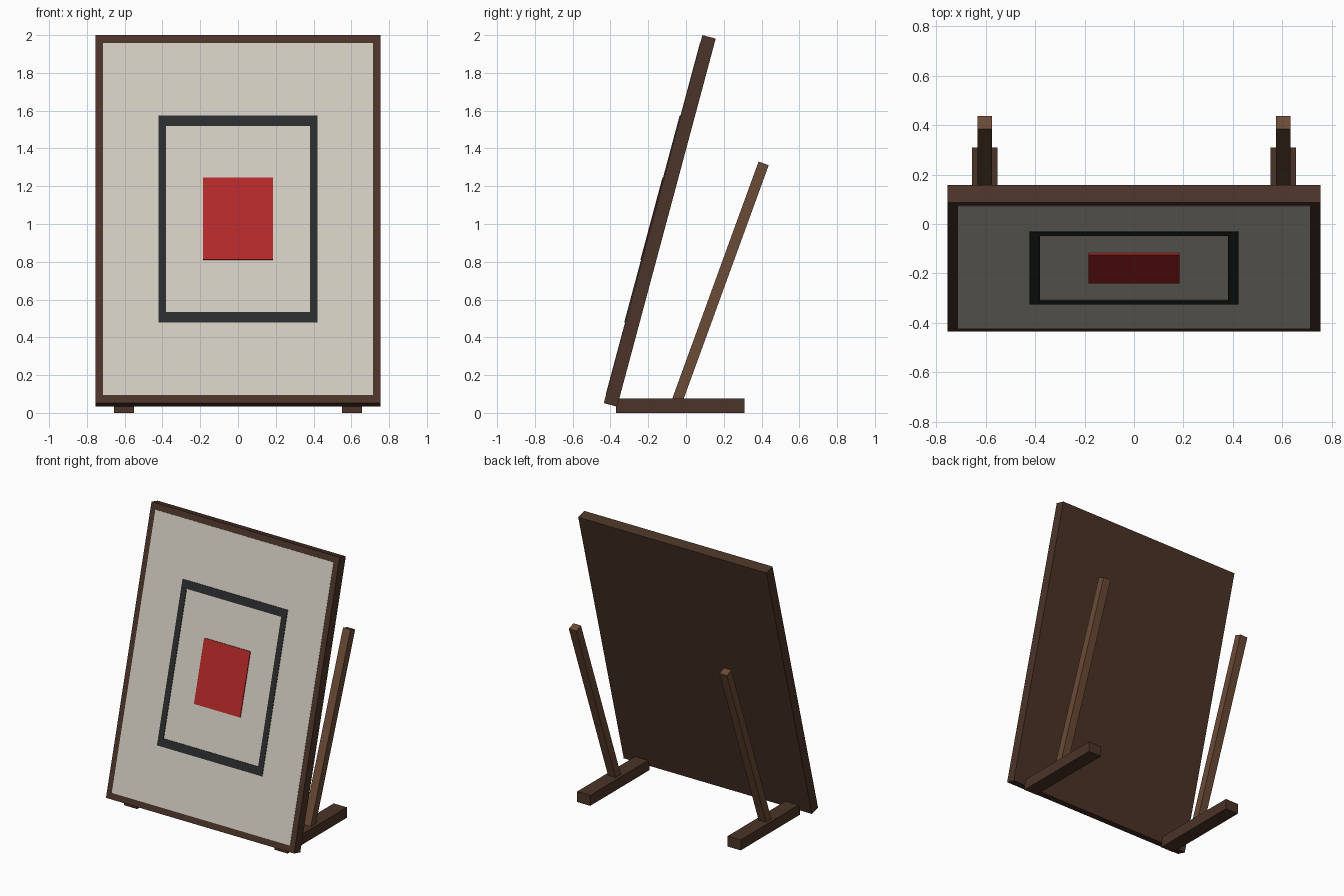
import bpy
from math import radians, sin, cos
from mathutils import Matrix, Vector

if "Cube" in bpy.data.objects:
    bpy.data.objects.remove(bpy.data.objects["Cube"])


def material(name, rgb):
    m = bpy.data.materials.new(name)
    m.diffuse_color = (*rgb, 1)
    m.use_nodes = True
    m.node_tree.nodes["Principled BSDF"].inputs["Base Color"].default_value = m.diffuse_color
    return m


dark_wood = material("dark wood", (0.07, 0.034, 0.021))
light_wood = material("light wood", (0.147, 0.07, 0.037))
cream = material("cream", (0.64, 0.60, 0.52))
charcoal = material("charcoal", (0.022, 0.025, 0.026))
red = material("red", (0.456, 0.022, 0.022))


def box(name, size, mat, centre, frame=Matrix.Identity(4)):
    """Box of a given size, placed in a local frame."""
    bpy.ops.mesh.primitive_cube_add(size=1)
    ob = bpy.context.object
    ob.name = name
    ob.data.name = name
    ob.data.transform(Matrix.Diagonal((*size, 1)))
    ob.matrix_world = frame @ Matrix.Translation(centre)
    ob.data.materials.append(mat)
    return ob


# Leaning board: local x across, z up the slope, -y out of the front
T = 0.073
lean = Matrix.Translation((0, -0.139, 1.0165)) @ Matrix.Rotation(radians(-15), 4, 'X')
box("board", (1.51, T, 2.017), dark_wood, (0, 0, 0), lean)


def plate(name, w, h, mat, x=0, z=0, proud=0.002):
    """Thin plate on the front of the board."""
    box(name, (w, proud, h), mat, (x, -T / 2 - proud / 2, z), lean)


plate("face_panel", 1.43, 1.93, cream)
plate("centre_square", 0.37, 0.45, red, proud=0.009)

# Rectangular border made of four strips
for s, side in ((-1, "left"), (1, "right")):
    plate("border_" + side, 0.042, 1.02, charcoal, x=s * 0.401, proud=0.006)
for s, side in ((-1, "bottom"), (1, "top")):
    plate("border_" + side, 0.844, 0.057, charcoal, z=s * 0.5385, proud=0.006)

# Feet, each with a leaning rear post
LENGTH, a = 1.36, radians(20)
top = Vector((0, 0.411, 1.321))
mid = top - Vector((0, sin(a), cos(a))) * LENGTH / 2
for s, side in ((-1, "left"), (1, "right")):
    x = s * 0.604
    box("foot_" + side, (0.105, 0.68, 0.076), dark_wood, (x, -0.03, 0.038))
    post = Matrix.Translation((x, mid.y, mid.z)) @ Matrix.Rotation(-a, 4, 'X')
    box("post_" + side, (0.06, 0.057, LENGTH), light_wood, (0, 0, 0), post)
